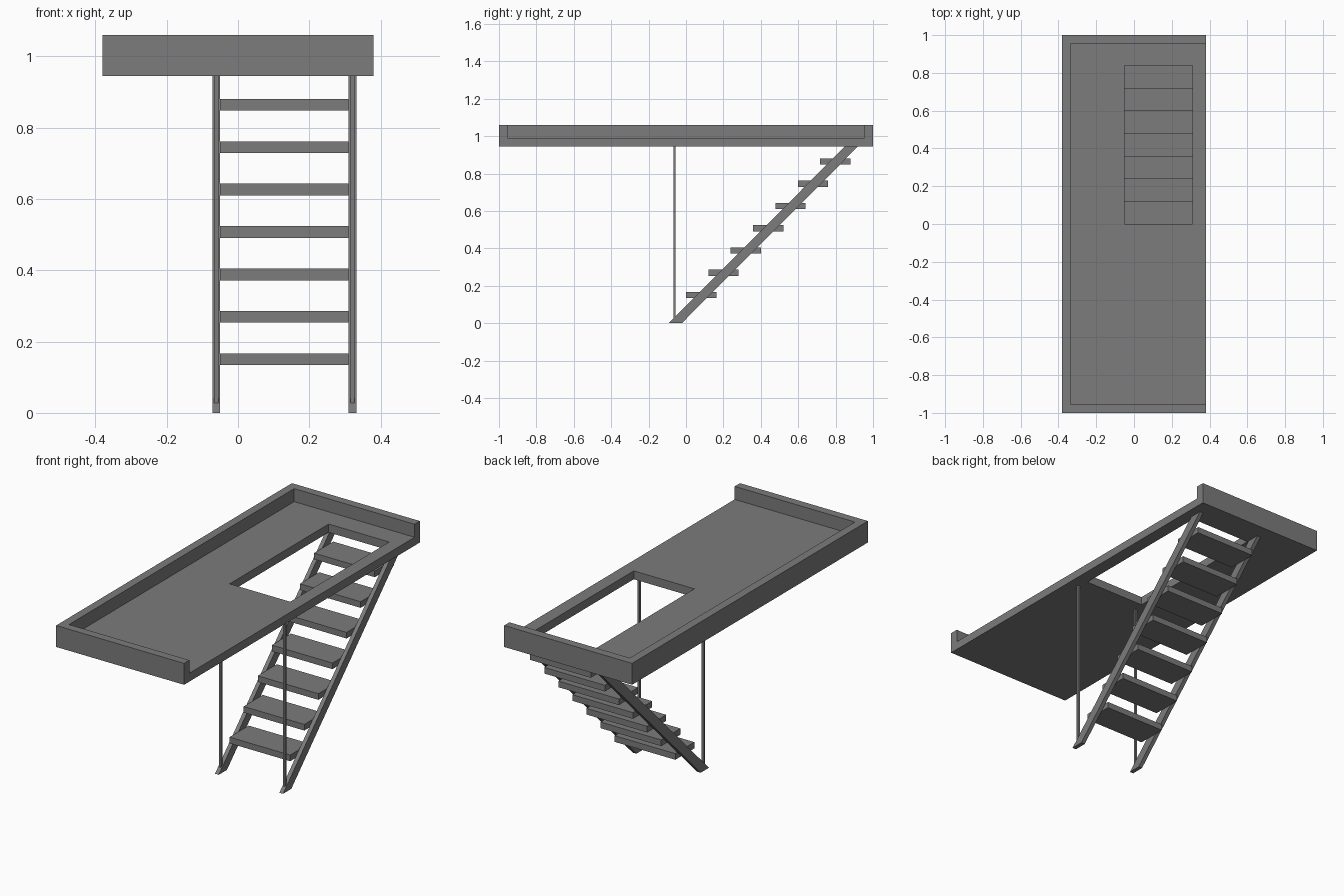
import bpy

if "Cube" in bpy.data.objects:
    bpy.data.objects.remove(bpy.data.objects["Cube"])

grey = bpy.data.materials.new("mid grey")
grey.diffuse_color = (0.2, 0.2, 0.2, 1)
grey.use_nodes = True
grey.node_tree.nodes["Principled BSDF"].inputs["Base Color"].default_value = grey.diffuse_color


def prism(name, profile, x0, x1):
    """Extrude a closed (y, z) profile along x."""
    n = len(profile)
    verts = [(x, y, z) for x in (x0, x1) for y, z in profile]
    faces = [list(range(n))[::-1], list(range(n, 2 * n))]
    faces += [(i, (i + 1) % n, n + (i + 1) % n, n + i) for i in range(n)]
    me = bpy.data.meshes.new(name)
    me.from_pydata(verts, [], faces)
    me.materials.append(grey)
    ob = bpy.data.objects.new(name, me)
    bpy.context.collection.objects.link(ob)
    return ob


def box(name, x0, x1, y0, y1, z0, z1):
    return prism(name, [(y0, z0), (y1, z0), (y1, z1), (y0, z1)], x0, x1)


def cut(target, cutter):
    mod = target.modifiers.new("cut", 'BOOLEAN')
    mod.operation = 'DIFFERENCE'
    mod.solver = 'EXACT'
    mod.object = cutter
    bpy.context.view_layer.objects.active = target
    bpy.ops.object.modifier_apply(modifier=mod.name)
    bpy.data.objects.remove(cutter, do_unlink=True)


BOTTOM, FLOOR, TOP = 0.945, 0.99, 1.06   # platform heights
X0, X1 = -0.05, 0.31                     # stair width

# Upper platform: tray with rim on three sides, open on the right, with a stairwell
platform = box("platform", -0.38, 0.38, -1, 1, BOTTOM, TOP)
cut(platform, box("recess_cutter", -0.335, 0.5, -0.955, 0.955, FLOOR, 1.2))
cut(platform, box("stairwell_cutter", X0, X1, 0.0, 0.84, 0.9, 1.1))

# Treads
for i in range(7):
    y, z = 0.1195 * i, 0.134 + 0.119 * i
    box(f"tread_{i + 1}", X0, X1, y, y + 0.162, z, z + 0.033)

# Sloping stringers and thin hanger rods on both sides
for side, x0 in (("left", X0 - 0.022), ("right", X1)):
    prism(f"{side}_stringer",
          [(-0.092, 0), (-0.022, 0), (0.92, BOTTOM), (0.85, BOTTOM)], x0, x0 + 0.022)
    c = x0 + 0.011
    box(f"{side}_rod", c - 0.006, c + 0.006, -0.067, -0.055, 0.028, BOTTOM)
